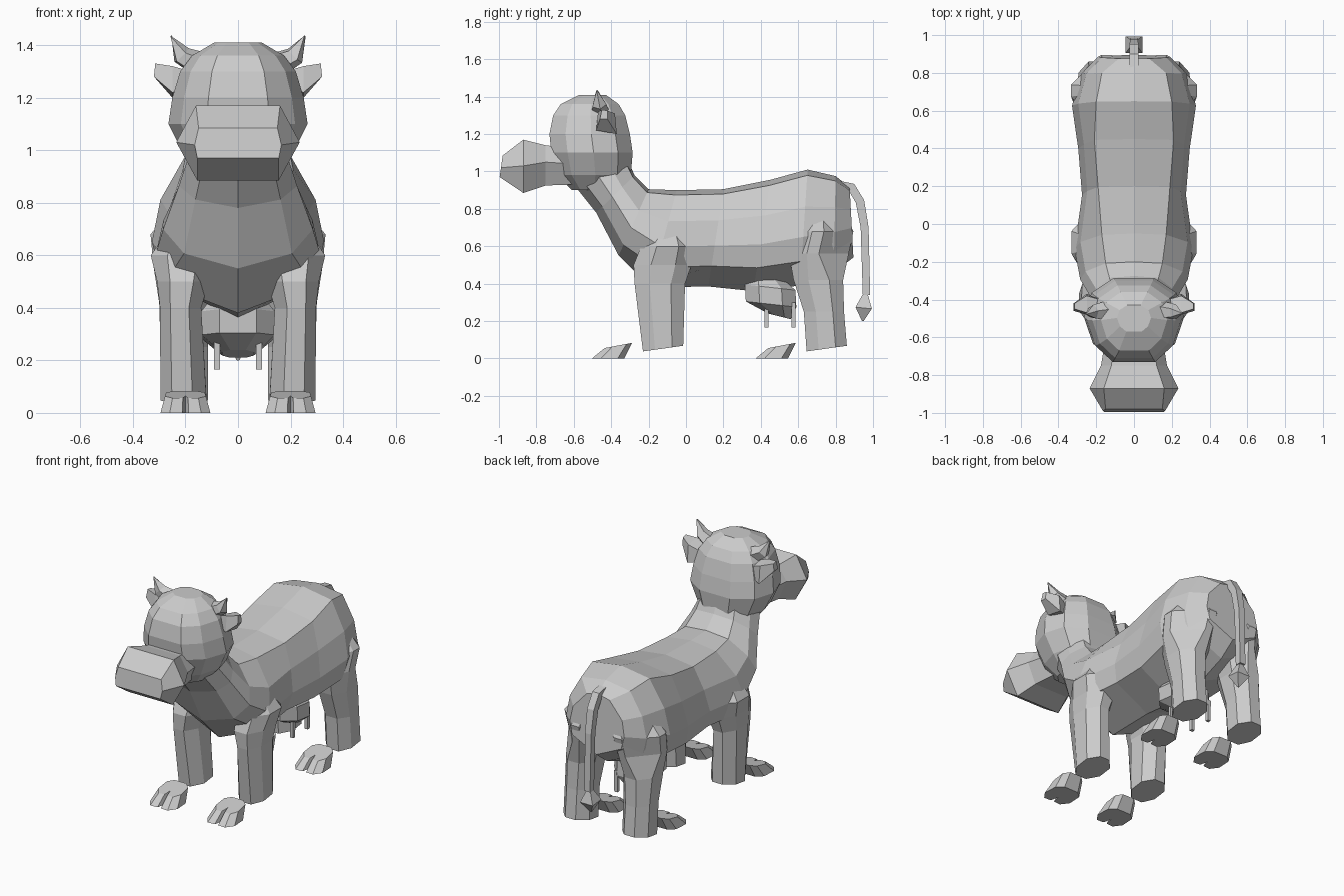
import bpy, bmesh, math
from mathutils import Vector

if "Cube" in bpy.data.objects:
    bpy.data.objects.remove(bpy.data.objects["Cube"])

hide = bpy.data.materials.new("plain_grey")
hide.diffuse_color = (0.6, 0.6, 0.6, 1)
hide.use_nodes = True
hide.node_tree.nodes["Principled BSDF"].inputs["Base Color"].default_value = hide.diffuse_color


def loft(name, rings):
    """Skin a row of equal-length closed rings and cap both ends."""
    bm = bmesh.new()
    rows = [[bm.verts.new(p) for p in r] for r in rings]
    n = len(rows[0])
    for a, b in zip(rows, rows[1:]):
        for i in range(n):
            j = (i + 1) % n
            bm.faces.new((a[i], a[j], b[j], b[i]))
    bm.faces.new(rows[0])
    bm.faces.new(rows[-1])
    bmesh.ops.recalc_face_normals(bm, faces=bm.faces)
    me = bpy.data.meshes.new(name)
    bm.to_mesh(me)
    bm.free()
    me.materials.append(hide)
    ob = bpy.data.objects.new(name, me)
    bpy.context.collection.objects.link(ob)
    return ob


def tube(name, points, n=4, turn=math.pi / 4):
    """Loft polygons of given radius along a list of (x, y, z, radius)."""
    P = [Vector(p[:3]) for p in points]
    rings = []
    for i, p in enumerate(P):
        d = (P[min(i + 1, len(P) - 1)] - P[max(i - 1, 0)]).normalized()
        u = d.cross(Vector((0, 1, 0)) if abs(d.x) > 0.5 else Vector((1, 0, 0))).normalized()
        v = d.cross(u)
        r = points[i][3]
        rings.append([p + r * (u * math.cos(turn + k * math.tau / n) +
                               v * math.sin(turn + k * math.tau / n)) for k in range(n)])
    return loft(name, rings)


def merge(base, other):
    """Weld a part into the base so no inner walls remain."""
    mod = base.modifiers.new("weld", 'BOOLEAN')
    mod.operation, mod.solver, mod.object = 'UNION', 'EXACT', other
    bpy.context.view_layer.objects.active = base
    bpy.ops.object.modifier_apply(modifier=mod.name)
    bpy.data.objects.remove(other)


# Body and neck: top point, bottom point, half width, back half width
stations = [(-.33, 1.10, -.60, .93, .18, .11), (-.275, .98, -.48, .78, .225, .13),
            (-.20, .905, -.36, .55, .285, .15), (-.05, .90, -.19, .38, .315, .17),
            (.20, .905, .12, .385, .275, .19), (.45, .955, .36, .36, .295, .21),
            (.65, 1.01, .61, .39, .328, .20), (.80, .975, .79, .46, .28, .17),
            (.875, .915, .895, .54, .19, .08)]
rings = []
for ty, tz, by, bz, w, tw in stations:
    # the flanks drop straight to a flat belly, the chest tapers more
    lw, lt = (.72, .84) if ty < -.1 else (.9, .79)
    half = [(0, 0), (tw, .05), (w * .90, .32), (w, .58), (w * lw, lt), (0, 1)]
    pts = half + [(-x, t) for x, t in half[-2:0:-1]]
    rings.append([(x, ty + (by - ty) * t, tz + (bz - tz) * t) for x, t in pts])
body = loft("body", rings)

# Head: height, front y, back y, half width
levels = [(.90, -.61, -.38, .13), (.98, -.69, -.295, .205), (1.10, -.72, -.285, .265),
          (1.20, -.73, -.30, .25), (1.30, -.71, -.325, .22), (1.36, -.67, -.36, .175),
          (1.41, -.57, -.43, .09)]
rings = []
for z, f, b, w in levels:
    shape = [(.45, 0), (.82, .2), (1, .52), (.85, .82), (.4, 1)]
    pts = shape + [(-x, t) for x, t in reversed(shape)]
    rings.append([(x * w, f + (b - f) * t, z) for x, t in pts])
head = loft("head", rings)

# Muzzle: y, half width at top, middle, bottom, then bottom z, middle z, top z, lean
muzzle = loft("muzzle", [[(x, y + s * (z - 1), z) for x, z in
                          ((a, t), (m, h), (c, b), (-c, b), (-m, h), (-a, t))]
                         for y, a, m, c, b, h, t, s in
                         ((-.60, .10, .15, .10, .93, 1.04, 1.12, 0),
                          (-.75, .12, .175, .12, .925, 1.05, 1.14, 0),
                          (-.87, .16, .235, .155, .885, 1.03, 1.17, 0),
                          (-.992, .15, .165, .155, .97, 1.02, 1.085, .14))])

# Tail and its tuft
tube("tail", [(0, .82, .925, .035), (0, .885, .915, .033), (0, .93, .84, .033),
              (0, .955, .70, .03), (0, .965, .34, .028)])
tube("tail_tuft", [(0, .96, .35, .015), (0, .95, .27, .062), (0, .945, .20, .006)])

# Udder
loft("udder", [[(x * w, cy + y * d, z - y * .015) for x, y in
                ((.5, -1), (1, -.45), (1, .45), (.5, 1),
                 (-.5, 1), (-1, .45), (-1, -.45), (-.5, -1))]
               for z, w, d, cy in ((.43, .10, .10, .43), (.38, .14, .135, .45),
                                   (.29, .14, .135, .455), (.225, .06, .06, .50))])

# Hoof outline with the narrow split at the front
toe = [(.012, -.085), (.06, -.088), (.095, -.04), (.09, .05), (.05, .085)]
outline = [(0, -.03)] + toe + [(-x, y) for x, y in reversed(toe)]
# Legs: height, front y, back y, inner x, outer x
legs = {"front": [(.05, -.23, -.015, .12, .295), (.40, -.275, -.005, .14, .297),
                  (.50, -.28, .03, .11, .308), (.60, -.24, .04, .08, .332),
                  (.80, -.15, -.06, .05, .19)],
        "rear": [(.05, .645, .86, .115, .295), (.25, .63, .845, .115, .295),
                 (.42, .575, .84, .10, .30), (.56, .55, .87, .06, .322),
                 (.68, .58, .895, .03, .333), (.88, .66, .79, .03, .16)]}
for side, s in (("left", 1), ("right", -1)):
    for kind, rows in legs.items():
        rings = []
        for z, f, b, i, o in rows:
            # haunches turn rounder toward the rump
            k = .5 if kind == "rear" and z > .5 else .72
            pts = [(0, .3), (.3, 0), (.75, 0), (1, .3), (1, k), (k - .02, 1), (.3, 1), (0, .72)]
            lean = .03 if z < .1 else 0
            rings.append([(s * (i + (o - i) * x), f + (b - f) * t, z + lean * (t - .4))
                          for x, t in pts])
        merge(body, loft(f"{kind}_{side}_leg", rings))
        y0 = -.415 if kind == "front" else .46
        loft(f"{kind}_{side}_hoof",
             [[(s * .2 + x, y0 + y, 0) for x, y in outline],
              [(s * .2 + x * .82, y0 + .055 + y * .85, .07 + y * .16) for x, y in outline]])
    # Teats
    for y in (.43, .575):
        tube(f"{side}_teat", [(s * .08, y, .30, .016), (s * .08, y, .165, .015)])
    # Horn and ear
    tube(f"{side}_horn", [(s * .155, -.46, 1.33, .05), (s * .215, -.465, 1.36, .04),
                          (s * .255, -.475, 1.435, .003)], 5)
    loft(f"{side}_ear", [[(s * (x + dx), y, z) for dx, y, z in ring] for x, ring in
                         ((.18, [(0, -.46, 1.30), (0, -.40, 1.28), (0, -.40, 1.21), (0, -.47, 1.24)]),
                          (.25, [(0, -.47, 1.32), (0, -.38, 1.31), (0, -.37, 1.20), (0, -.48, 1.22)]),
                          (.32, [(-.005, -.45, 1.33), (-.005, -.42, 1.325),
                                 (0, -.42, 1.28), (0, -.46, 1.28)]))])

# One continuous skin for body, head and muzzle
merge(head, muzzle)
merge(body, head)
